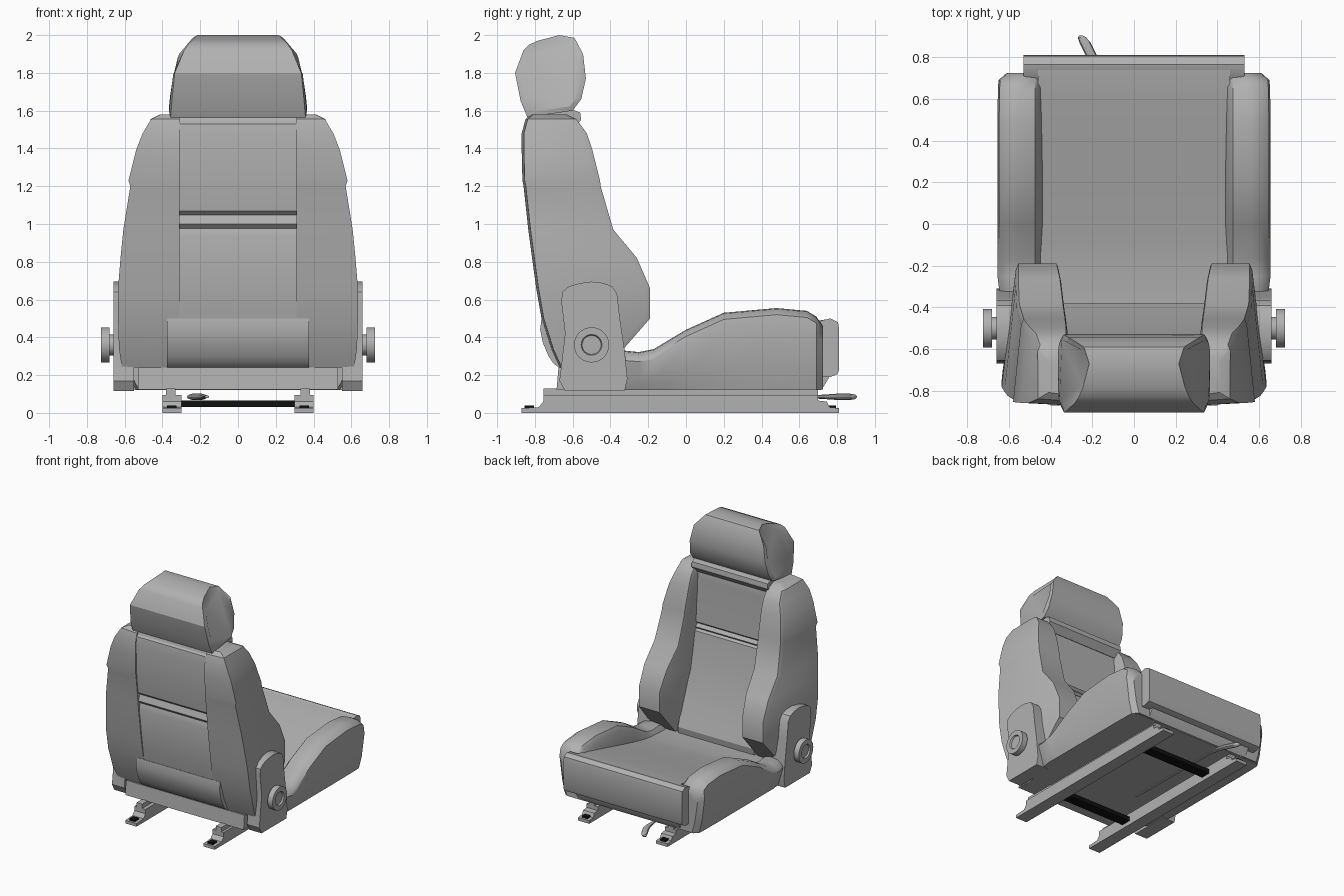
import bpy, bmesh, math
from mathutils import Vector

cube = bpy.data.objects.get("Cube")
if cube:
    bpy.data.objects.remove(cube)


def material(name, value):
    m = bpy.data.materials.new(name)
    m.use_nodes = True
    col = (value, value, value, 1)
    m.diffuse_color = col
    m.node_tree.nodes["Principled BSDF"].inputs["Base Color"].default_value = col
    return m


GREY = material("mid grey", 0.44)
BLACK = material("black", 0.005)


def finish(name, bm, mat=GREY, angle=30):
    bmesh.ops.recalc_face_normals(bm, faces=bm.faces)
    me = bpy.data.meshes.new(name)
    bm.to_mesh(me)
    bm.free()
    me.materials.append(mat)
    ob = bpy.data.objects.new(name, me)
    bpy.context.collection.objects.link(ob)
    bpy.ops.object.select_all(action="DESELECT")
    ob.select_set(True)
    bpy.context.view_layer.objects.active = ob
    bpy.ops.object.shade_smooth_by_angle(angle=math.radians(angle))
    return ob


def loft(name, rings, mat=GREY, angle=30):
    """Skin a list of equal-length rings and cap both ends."""
    bm = bmesh.new()
    vs = [[bm.verts.new(p) for p in r] for r in rings]
    n = len(vs[0])
    for a, b in zip(vs, vs[1:]):
        for i in range(n):
            j = (i + 1) % n
            bm.faces.new((a[i], a[j], b[j], b[i]))
    bm.faces.new(vs[0])
    bm.faces.new(vs[-1])
    return finish(name, bm, mat, angle)


def slab(name, profile, x0, x1, mat=GREY, angle=30):
    """Extrude a (y, z) profile from x0 to x1."""
    return loft(name, [[(x, y, z) for y, z in profile] for x in (x0, x1)], mat, angle)


def box(name, x, y, z, mat=GREY):
    return slab(name, [(y[0], z[0]), (y[1], z[0]), (y[1], z[1]), (y[0], z[1])], *x, mat)


def turned(name, profile, centre, side, n=32):
    """Spin a (radius, x) profile about an axis along x."""
    cy, cz = centre
    rings = [[(side * x, cy + r * math.cos(t), cz + r * math.sin(t))
              for t in (2 * math.pi * k / n for k in range(n))] for r, x in profile]
    return loft(name, rings)


# Headrest: each profile point carries its own half width, sides bulge slightly
head = [(-.905, 1.8, .335), (-.86, 1.92, .285), (-.83, 1.95, .265), (-.785, 1.97, .245),
        (-.67, 2.0, .215), (-.59, 1.985, .24), (-.545, 1.9, .312), (-.53, 1.77, .338),
        (-.555, 1.66, .352), (-.6, 1.6, .357), (-.84, 1.565, .357), (-.875, 1.65, .35)]
mid = Vector((-.7, 1.75))


def head_ring(side, k, extra):
    pts = []
    for y, z, w in head:
        q = mid.lerp(Vector((y, z)), k)
        pts.append((side * (w + extra), q.x, q.y))
    return pts


loft("headrest", [head_ring(-1, .85, .008), head_ring(-1, 1, 0),
                  head_ring(1, 1, 0), head_ring(1, .85, .008)], angle=28)
slab("headrest_neck", [(-.84, 1.54), (-.83, 1.57), (-.6, 1.605), (-.56, 1.59),
                       (-.555, 1.55), (-.6, 1.5)], -.34, .34)

# Backrest centre with two V grooves behind and a double groove in front
back = [(-.62, 1.57), (-.82, 1.56), (-.852, 1.53), (-.861, 1.47), (-.851, 1.2), (-.836, 1.07),
        (-.812, 1.048), (-.83, 1.0), (-.806, .975), (-.82, .93), (-.774, .6),
        (-.752, .42), (-.715, .29), (-.66, .24), (-.4, .2), (-.38, .32), (-.44, .48),
        (-.53, .75), (-.575, 1.03), (-.592, 1.045), (-.58, 1.06), (-.6, 1.085), (-.585, 1.1),
        (-.605, 1.45), (-.605, 1.54)]
slab("backrest_centre", back, -.34, .34)
slab("backrest_lower_panel", [(-.765, .5), (-.772, .44), (-.757, .37), (-.728, .3), (-.7, .26),
                              (-.665, .235), (-.6, .235), (-.6, .5)], -.375, .375, angle=50)
slab("rear_crossbar", [(-.685, .125), (-.675, .24), (-.5, .24), (-.5, .125)], -.53, .53)

# Backrest bolsters: z, back y, front y, outer x at back, outer x at front, inner x
wing = [(1.58, -.82, -.63, .41, .40, .32), (1.555, -.85, -.58, .46, .45, .32),
        (1.48, -.87, -.525, .505, .47, .32), (1.39, -.87, -.495, .54, .50, .32),
        (1.23, -.866, -.455, .58, .53, .325), (1.2, -.86, -.452, .57, .53, .325),
        (.97, -.835, -.385, .607, .55, .335), (.82, -.815, -.26, .622, .555, .35),
        (.66, -.793, -.19, .635, .555, .365), (.5, -.765, -.19, .635, .555, .365),
        (.34, -.715, -.33, .63, .565, .365), (.24, -.67, -.42, .615, .57, .365)]


def wing_ring(s, z, yb, yf, xb, xf, xi):
    pts = [(.31, yb), (xb, yb + .012), (xf + .012, yf - .03), (xf, yf),
           (xi + .006, yf), (xi, yf - .015), (.315, yb + .15)]
    return [(s * x, y, z) for x, y in pts]


# Seat bolsters: y, top z, outer x, bottom z
roll = [(-.62, .27, .57, .12), (-.42, .30, .6, .12), (-.33, .33, .645, .12),
        (-.25, .322, .655, .12), (-.17, .338, .655, .12), (0, .44, .655, .12),
        (.2, .53, .655, .12), (.48, .555, .655, .12), (.64, .54, .653, .12),
        (.69, .51, .65, .12), (.725, .46, .61, .125)]


def roll_ring(s, y, h, xo, zb):
    d = (h - zb) * .25
    pts = [(.42, zb), (xo - .05, zb), (xo - .025, zb + d), (xo, h - d), (xo - .008, h - .035),
           (xo - .05, h - .005), (xo - .1, h), (.475, h - .015), (.45, h - .05),
           (.435, h - (h - zb) * .45)]
    return [(s * x, y, z) for x, z in pts]


recliner = [(-.64, .115), (-.67, .17), (-.64, .42), (-.66, .59), (-.655, .64), (-.62, .67),
            (-.56, .687), (-.5, .695), (-.44, .688), (-.39, .67), (-.365, .63),
            (-.35, .5), (-.325, .33), (-.31, .18), (-.325, .115)]
rail = [(-.87, 0), (.81, 0), (.81, .025), (.76, .03), (.745, .06), (.7, .065),
        (.7, .095), (-.755, .095), (-.755, .06), (-.78, .03), (-.87, .025)]

for s, side in ((1, "left"), (-1, "right")):
    loft(side + "_backrest_bolster", [wing_ring(s, *w) for w in wing], angle=35)
    loft(side + "_seat_bolster", [roll_ring(s, *r) for r in roll], angle=35)
    # Recliner cover and knob
    slab(side + "_recliner_cover", recliner, s * .55, s * .66)
    turned(side + "_recliner_knob", [(.055, .64), (.055, .68), (.093, .68), (.093, .725),
                                     (.055, .725), (.05, .712)], (-.5, .36), s)
    # Floor rail with stepped feet, upper runner and bolts
    slab(side + "_floor_rail", rail, s * .3, s * .4)
    box(side + "_upper_runner", (s * .33, s * .38), (-.755, .7), (.09, .13))
    for y, end in ((-.83, "rear"), (.77, "front")):
        box(f"{side}_{end}_bolt", (s * .325, s * .375), (y - .025, y + .025), (.02, .04), BLACK)

# Seat cushion, front pad and underside
slab("seat_cushion", [(-.6, .125), (-.6, .26), (-.38, .27), (-.2, .28), (-.1, .298), (.05, .333),
                      (.2, .37), (.4, .42), (.6, .468), (.72, .492), (.765, .497), (.765, .2),
                      (.72, .125)],
     -.46, .46, angle=40)
slab("front_pad", [(.69, .47), (.72, .49), (.765, .5), (.805, .48), (.81, .45), (.81, .225),
                   (.8, .205), (.765, .19), (.69, .19)], -.53, .53)
box("seat_base", (-.57, .57), (-.5, .715), (.12, .16))

# Cross bars between the rails
for y, end in ((-.45, "rear"), (.46, "front")):
    box(end + "_cross_bar", (-.31, .31), (y - .04, y + .04), (.032, .066), BLACK)

# Adjustment lever: a flattened rod with a bent grip
path = [(-.165, -.17, .012), (-.175, .66, .012), (-.182, .74, .02), (-.2, .8, .027),
        (-.235, .87, .027), (-.25, .895, .02), (-.255, .905, .006)]
loft("slide_lever", [[(x + r * math.cos(t), y, .085 + .65 * r * math.sin(t))
                      for t in (math.pi * k / 5 for k in range(10))] for x, y, r in path])
